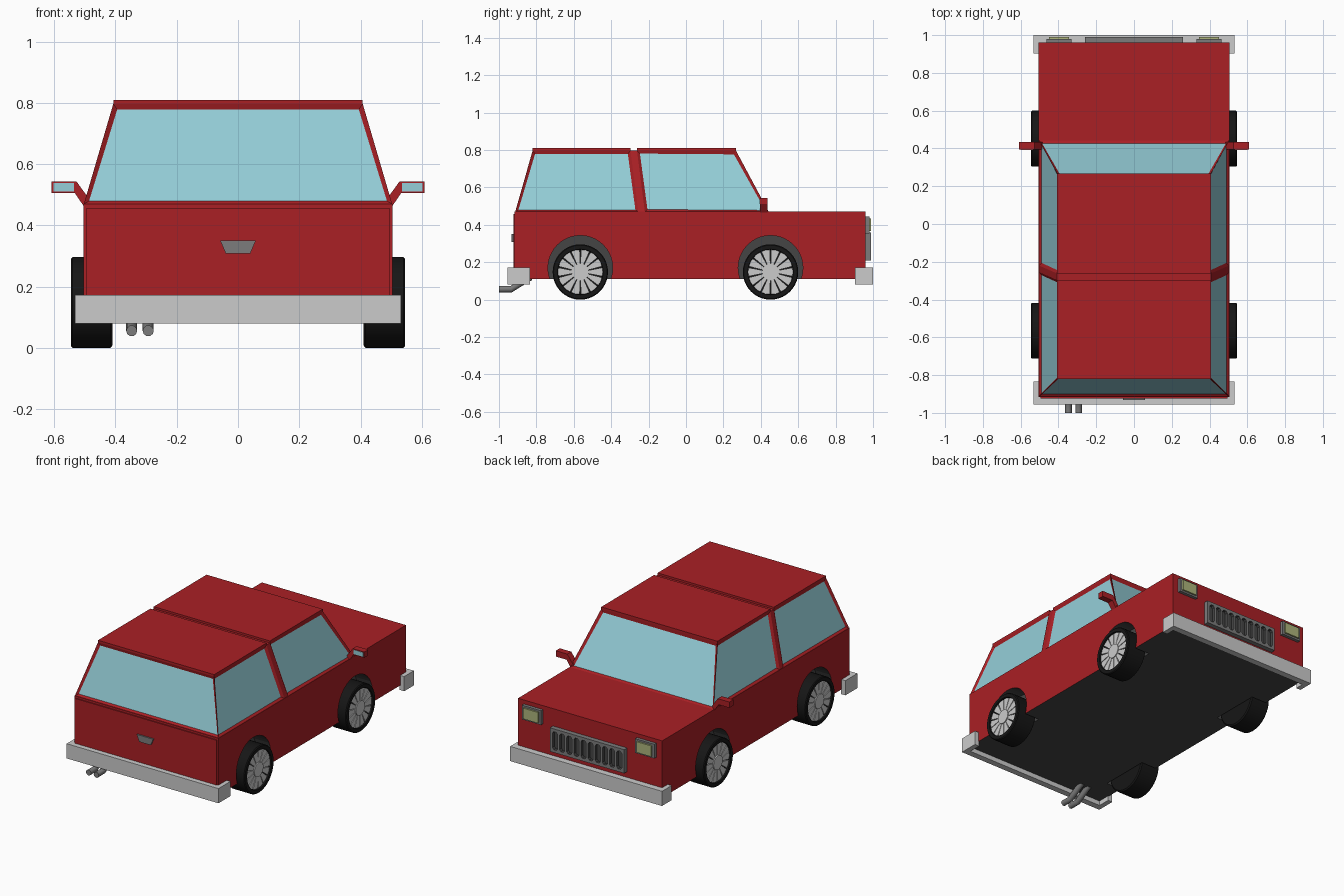
import bpy, bmesh, math
from mathutils import Vector

if "Cube" in bpy.data.objects:
    bpy.data.objects.remove(bpy.data.objects["Cube"])


def material(name, r, g, b):
    m = bpy.data.materials.new(name)
    m.diffuse_color = (r, g, b, 1)
    m.use_nodes = True
    m.node_tree.nodes["Principled BSDF"].inputs["Base Color"].default_value = m.diffuse_color
    return m


RED = material("red_paint", 0.40, 0.014, 0.018)
DARK = material("dark_grey", 0.06, 0.06, 0.06)
BLACK = material("tyre_black", 0.008, 0.008, 0.008)
GLASS = material("window_glass", 0.30, 0.62, 0.69)
STEEL = material("steel_grey", 0.2, 0.2, 0.2)
LAMP = material("lamp_yellow", 0.42, 0.46, 0.20)


def prism(bm, pts, axis, a, b, mat=0):
    """Extrude a 2D outline from a to b along an axis (0=x, 1=y, 2=z)."""
    def place(p, t):
        co = list(p)
        co.insert(axis, t)
        return bm.verts.new(co)
    lo, hi = [place(p, a) for p in pts], [place(p, b) for p in pts]
    n = len(pts)
    faces = [bm.faces.new(lo), bm.faces.new(hi)]
    faces += [bm.faces.new((lo[i], lo[(i + 1) % n], hi[(i + 1) % n], hi[i])) for i in range(n)]
    for f in faces:
        f.material_index = mat


def rect(u0, u1, v0, v1):
    return [(u0, v0), (u1, v0), (u1, v1), (u0, v1)]


def circle(u, v, r, n):
    return [(u + r * math.cos(2 * math.pi * i / n), v + r * math.sin(2 * math.pi * i / n)) for i in range(n)]


def finish(name, bm, *mats, smooth=False):
    bmesh.ops.recalc_face_normals(bm, faces=bm.faces[:])
    me = bpy.data.meshes.new(name)
    bm.to_mesh(me)
    bm.free()
    for m in mats:
        me.materials.append(m)
    ob = bpy.data.objects.new(name, me)
    bpy.context.collection.objects.link(ob)
    if smooth:
        bpy.ops.object.select_all(action='DESELECT')
        ob.select_set(True)
        bpy.context.view_layer.objects.active = ob
        bpy.ops.object.shade_smooth_by_angle(angle=math.radians(30))
    return ob


def solid(name, pts, axis, a, b, *mats):
    bm = bmesh.new()
    prism(bm, pts, axis, a, b)
    return finish(name, bm, *mats)


def cut(target, cutter):
    mod = target.modifiers.new("cut", 'BOOLEAN')
    mod.operation = 'DIFFERENCE'
    mod.solver = 'EXACT'
    mod.object = cutter
    cutter.hide_render = True
    cutter.hide_viewport = True


AXLES = (-0.565, 0.452)

# Lower body with dark floor and wheel arches
bm = bmesh.new()
prism(bm, rect(-0.505, 0.505, -0.917, 0.96), 2, 0.11, 0.47)
for f in bm.faces:
    if f.calc_center_median().z < 0.12:
        f.material_index = 1
body = finish("body", bm, RED, DARK)
bm = bmesh.new()
for y in AXLES:
    for s in (-1, 1):
        prism(bm, circle(y, 0.17, 0.173, 40), 0, s * 0.40, s * 0.60, 1)
cut(body, finish("arch_cutter", bm, RED, DARK))

# Cabin: sloped sides split at the middle pillar, windows inset
bm = bmesh.new()
rows = []
for yb, yt in ((-0.913, -0.82), (-0.255, -0.297), (-0.22, -0.262), (0.442, 0.267)):
    rows.append([bm.verts.new(c) for c in
                 ((-0.503, yb, 0.47), (0.503, yb, 0.47), (0.407, yt, 0.797), (-0.407, yt, 0.797))])
windows = [bm.faces.new(rows[0]), bm.faces.new(rows[3])]
for k in range(3):
    for i in range(4):
        j = (i + 1) % 4
        f = bm.faces.new((rows[k][i], rows[k][j], rows[k + 1][j], rows[k + 1][i]))
        if k != 1 and i in (1, 3):
            windows.append(f)
bmesh.ops.recalc_face_normals(bm, faces=bm.faces[:])
bmesh.ops.inset_individual(bm, faces=windows, thickness=0.021, depth=-0.01)
for f in windows:
    f.material_index = 1
finish("cabin", bm, RED, GLASS)

# Roof panels with a gap between them
solid("roof_rear", rect(-0.407, 0.407, -0.82, -0.297), 2, 0.797, 0.81, RED)
solid("roof_front", rect(-0.407, 0.407, -0.262, 0.267), 2, 0.797, 0.81, RED)

# Tailgate and handle
solid("tailgate", rect(-0.495, 0.495, 0.12, 0.457), 1, -0.923, -0.91, RED)
solid("tailgate_handle", [(-0.058, 0.35), (0.058, 0.35), (0.04, 0.308), (-0.04, 0.308)],
      1, -0.932, -0.92, STEEL)

# Bumpers wrapping round the corners
for name, outer, back, tip in (("rear_bumper", -0.955, -0.915, -0.835), ("front_bumper", 1.0, 0.958, 0.903)):
    solid(name, [(-0.532, outer), (0.532, outer), (0.532, tip), (0.50, tip),
                 (0.50, back), (-0.50, back), (-0.50, tip), (-0.532, tip)], 2, 0.08, 0.173)

# Grille with dark slots
grille = solid("grille", rect(-0.26, 0.26, 0.21, 0.36), 1, 0.955, 0.99, STEEL, DARK)
bm = bmesh.new()
for i in range(10):
    x = (i - 4.5) * 0.05
    prism(bm, [(x - 0.018, 0.24), (x - 0.009, 0.228), (x + 0.009, 0.228), (x + 0.018, 0.24),
               (x + 0.018, 0.33), (x + 0.009, 0.342), (x - 0.009, 0.342), (x - 0.018, 0.33)],
          1, 0.97, 1.02, 1)
cut(grille, finish("slot_cutter", bm, STEEL, DARK))

for s, side in ((-1, "left"), (1, "right")):
    # Headlights
    solid("headlight_frame_" + side, rect(s * 0.33, s * 0.464, 0.355, 0.445), 1, 0.955, 0.98, STEEL)
    solid("headlight_" + side, rect(s * 0.345, s * 0.449, 0.366, 0.434), 1, 0.97, 0.99, LAMP)

    # Door mirrors
    solid("mirror_" + side, [(s * x, z) for x, z in
                             ((0.485, 0.485), (0.527, 0.543), (0.608, 0.543), (0.608, 0.506),
                              (0.533, 0.506), (0.505, 0.465))], 1, 0.395, 0.435, RED)
    solid("mirror_glass_" + side, rect(s * 0.535, s * 0.602, 0.511, 0.538), 1, 0.393, 0.40, GLASS)

    # Wheels: lathed tyre plus spoked rim
    for y, end in zip(AXLES, ("rear", "front")):
        centre = Vector((0, y, 0.148))
        bm = bmesh.new()
        profile = [(0.41, 0), (0.41, 0.14), (0.416, 0.148), (0.54, 0.148), (0.545, 0.143),
                   (0.545, 0.122), (0.525, 0.118), (0.522, 0)]
        vs = [bm.verts.new((s * x, y, 0.148 + r)) for x, r in profile]
        es = [bm.edges.new(p) for p in zip(vs, vs[1:])]
        bmesh.ops.spin(bm, geom=vs + es, cent=centre, axis=(1, 0, 0), angle=2 * math.pi, steps=40)
        bmesh.ops.remove_doubles(bm, verts=bm.verts[:], dist=1e-4)
        finish(f"{end}_tyre_{side}", bm, BLACK, smooth=True)

        bm = bmesh.new()
        prism(bm, circle(y, 0.148, 0.045, 28), 0, s * 0.52, s * 0.542)
        for k in range(14):
            a = 2 * math.pi * k / 14
            prism(bm, [(y + r * math.cos(a + d), 0.148 + r * math.sin(a + d))
                       for r, d in ((0.04, -0.2), (0.119, -0.195), (0.1205, 0), (0.119, 0.195), (0.04, 0.2))],
                  0, s * 0.52, s * 0.536)
        finish(f"{end}_rim_{side}", bm)

# Twin exhaust pipes
for i, x in enumerate((-0.347, -0.293)):
    cu = bpy.data.curves.new(f"exhaust_pipe_{i + 1}", 'CURVE')
    cu.dimensions = '3D'
    cu.bevel_depth = 0.018
    cu.bevel_resolution = 3
    cu.use_fill_caps = True
    sp = cu.splines.new('POLY')
    sp.points.add(3)
    for p, (y, z) in zip(sp.points, ((-1.0, 0.056), (-0.935, 0.056), (-0.89, 0.085), (-0.83, 0.12))):
        p.co = (x, y, z, 1)
    cu.materials.append(STEEL)
    bpy.context.collection.objects.link(bpy.data.objects.new(cu.name, cu))
